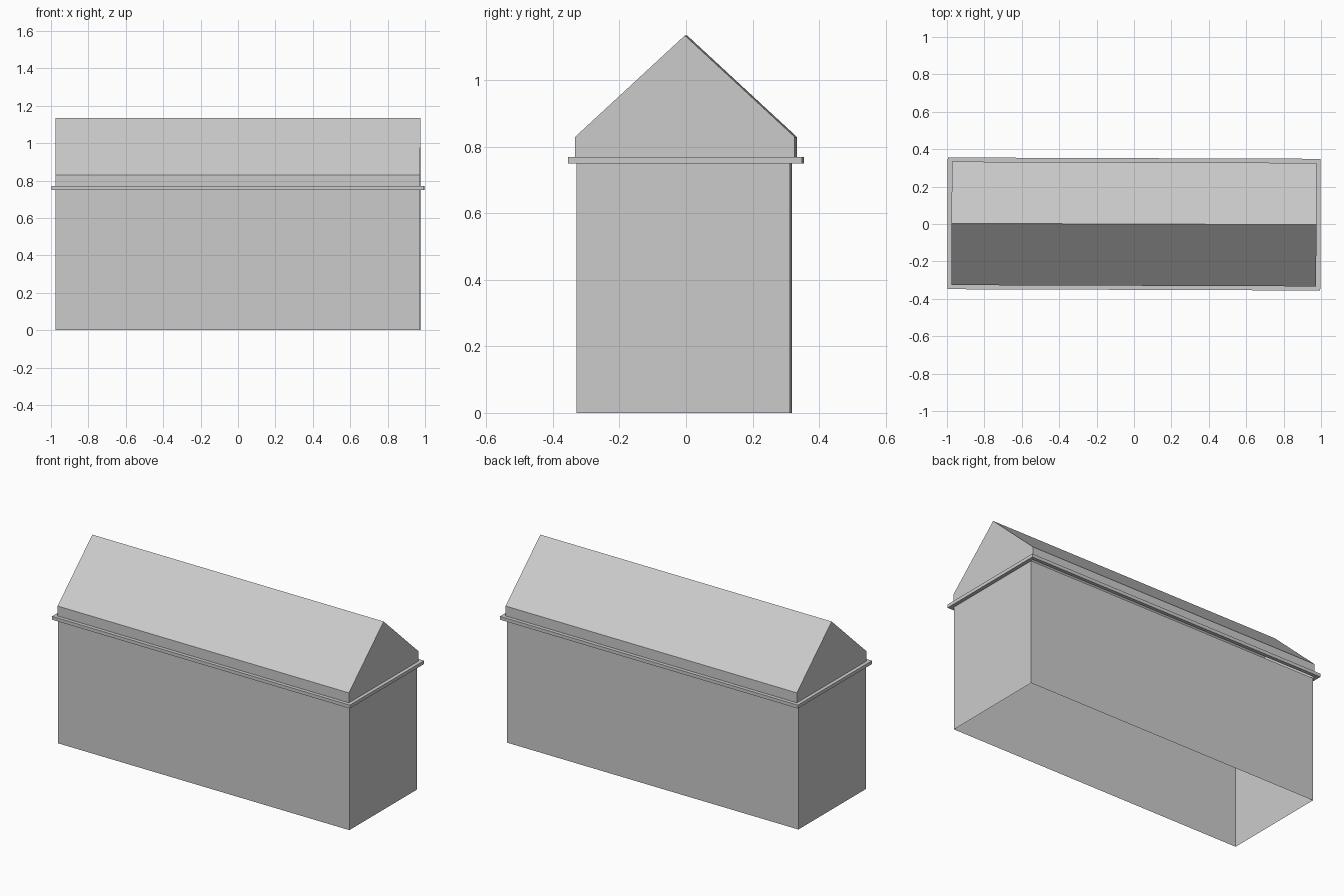
import bpy
import bmesh

cube = bpy.data.objects.get("Cube")
if cube:
    bpy.data.objects.remove(cube, do_unlink=True)

TURN = -0.0035          # the building sits very slightly askew
HALF_LENGTH = 0.975
ROOF_HALF = 0.33
EAVE, RIDGE = 0.83, 1.135
LEDGE_LOW, LEDGE_TOP = 0.75, 0.77

grey = bpy.data.materials.new("plain_grey")
grey.use_nodes = True
grey.diffuse_color = (0.6, 0.6, 0.6, 1)
grey.node_tree.nodes["Principled BSDF"].inputs["Base Color"].default_value = (0.6, 0.6, 0.6, 1)


def loop(bm, hx, hy, z, cy=0):
    """Four corners of a level rectangle, counter-clockwise from above."""
    return [bm.verts.new((sx * hx, cy + sy * hy, z))
            for sx, sy in ((-1, -1), (1, -1), (1, 1), (-1, 1))]


def bridge(bm, lower, upper):
    """Join two rectangles with a band of four faces."""
    for i in range(4):
        j = (i + 1) % 4
        bm.faces.new((lower[i], lower[j], upper[j], upper[i]))


def finish(bm, name):
    mesh = bpy.data.meshes.new(name)
    bm.to_mesh(mesh)
    bm.free()
    mesh.materials.append(grey)
    obj = bpy.data.objects.new(name, mesh)
    obj.rotation_euler.z = TURN
    bpy.context.collection.objects.link(obj)


# Walls: a hollow shell, open above and below
bm = bmesh.new()
bridge(bm, loop(bm, HALF_LENGTH, 0.321, 0, -0.005),
       loop(bm, HALF_LENGTH, 0.321, LEDGE_LOW, -0.005))
finish(bm, "walls")

# Ledge: a thin ring round the wall top
bm = bmesh.new()
rings = [loop(bm, HALF_LENGTH + out, ROOF_HALF + out, z)
         for out, z in ((0, LEDGE_LOW), (0.022, LEDGE_LOW), (0.022, LEDGE_TOP), (0, LEDGE_TOP))]
for i in range(4):
    bridge(bm, rings[i], rings[(i + 1) % 4])
finish(bm, "ledge")

# Roof: low upright band, two slopes and two gables, hollow inside
bm = bmesh.new()
base = loop(bm, HALF_LENGTH, ROOF_HALF, LEDGE_TOP)
eaves = loop(bm, HALF_LENGTH, ROOF_HALF, EAVE)
bridge(bm, base, eaves)
left, right = [bm.verts.new((s * HALF_LENGTH, 0, RIDGE)) for s in (1, -1)]
bm.faces.new((eaves[0], eaves[1], left, right))
bm.faces.new((eaves[2], eaves[3], right, left))
bm.faces.new((eaves[1], eaves[2], left))
bm.faces.new((eaves[3], eaves[0], right))
finish(bm, "roof")
